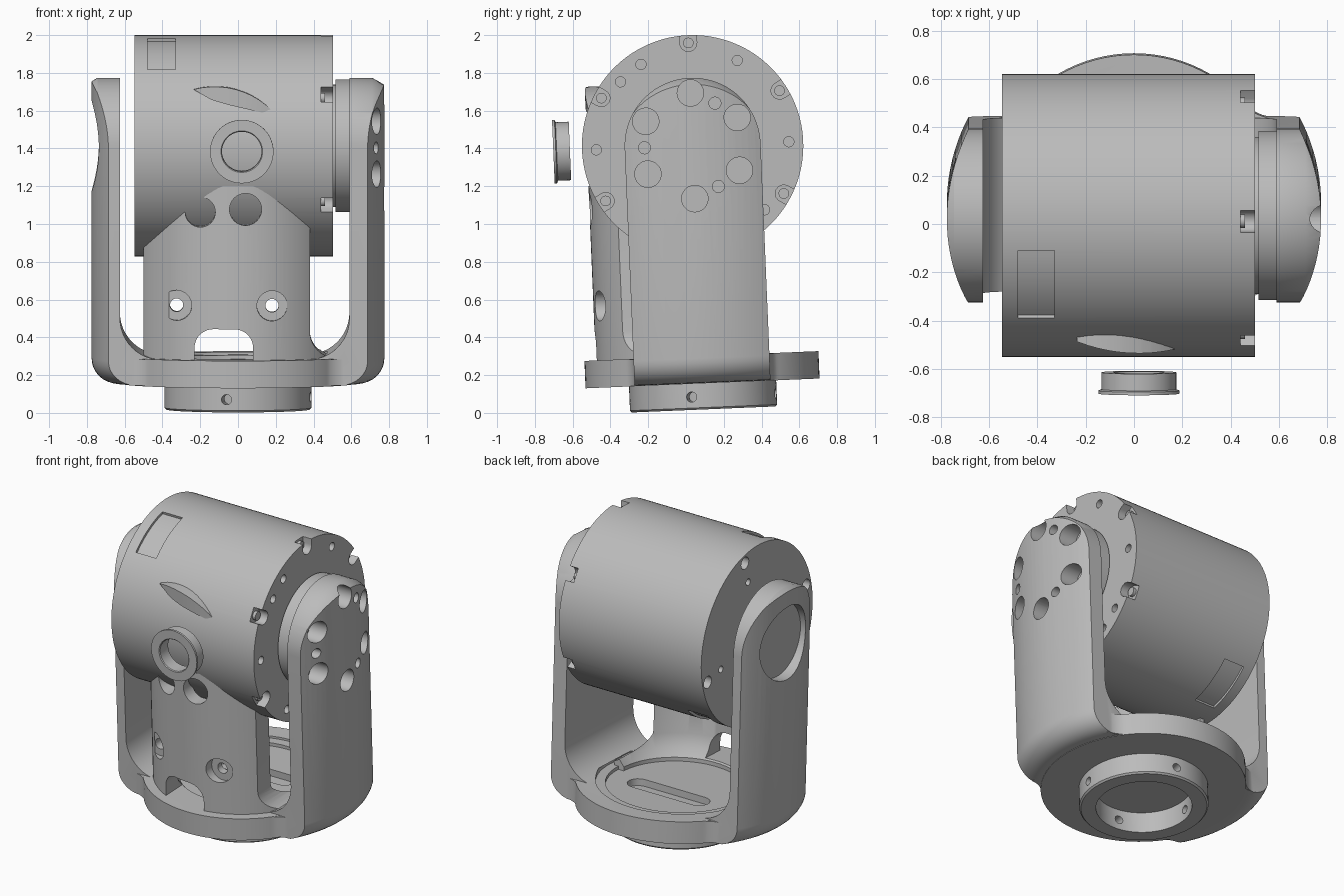
import bpy, bmesh
from math import sin, cos, pi, radians
from mathutils import Matrix

cube = bpy.data.objects.get("Cube")
if cube:
    bpy.data.objects.remove(cube, do_unlink=True)

grey = bpy.data.materials.new("plain grey")
grey.use_nodes = True
GREY = (0.5, 0.5, 0.5, 1)
grey.diffuse_color = GREY
grey.node_tree.nodes["Principled BSDF"].inputs["Base Color"].default_value = GREY

AXIS = 1.414          # height of the tilt axle
BALL = 0.586          # radius of the drum
# everything leans slightly about the axle
LEAN = (Matrix.Translation((0, 0.035, AXIS)) @ Matrix.Rotation(radians(2.4), 4, 'X')
        @ Matrix.Translation((0, 0, -AXIS)))


def make(name, bm):
    bmesh.ops.remove_doubles(bm, verts=bm.verts, dist=1e-5)
    bmesh.ops.recalc_face_normals(bm, faces=bm.faces)
    me = bpy.data.meshes.new(name)
    bm.to_mesh(me)
    bm.free()
    me.materials.append(grey)
    ob = bpy.data.objects.new(name, me)
    bpy.context.collection.objects.link(ob)
    return ob


def loft(name, rings, closed=False):
    """Skin a list of equal-length rings; cap the ends unless closed."""
    bm = bmesh.new()
    vs = [[bm.verts.new(p) for p in r] for r in rings]
    n = len(vs[0])
    pairs = list(zip(vs, vs[1:])) + ([(vs[-1], vs[0])] if closed else [])
    for a, b in pairs:
        for i in range(n):
            j = (i + 1) % n
            bm.faces.new((a[i], a[j], b[j], b[i]))
    if not closed:
        bm.faces.new(vs[0])
        bm.faces.new(vs[-1])
    return make(name, bm)


def place(axis, u, v, w):
    return {'x': (w, u, v), 'y': (u, w, v), 'z': (u, v, w)}[axis]


def prism(name, pts, axis, lo, hi):
    return loft(name, [[place(axis, u, v, w) for u, v in pts] for w in (lo, hi)])


def arc(cu, cv, r, a, b, n=12):
    return [(cu + r * cos(radians(a + (b - a) * i / n)),
             cv + r * sin(radians(a + (b - a) * i / n))) for i in range(n + 1)]


def rod(name, axis, u, v, r, lo, hi, n=32):
    return prism(name, arc(u, v, r, 0, 360, n)[:-1], axis, lo, hi)


def lathe(name, prof, n=96):
    """Revolve a closed (radius, z) profile about z."""
    return loft(name, [[(r * cos(t), r * sin(t), z) for r, z in prof]
                       for t in (2 * pi * i / n for i in range(n))], closed=True)


def boolean(ob, tools, op='DIFFERENCE'):
    for tool in tools:
        m = ob.modifiers.new("cut", 'BOOLEAN')
        m.operation, m.object, m.solver = op, tool, 'EXACT'
    dg = bpy.context.evaluated_depsgraph_get()
    me = bpy.data.meshes.new_from_object(ob.evaluated_get(dg))
    ob.modifiers.clear()
    ob.data = me
    for tool in tools:
        bpy.data.objects.remove(tool, do_unlink=True)


def polar(r, deg):
    return r * cos(radians(deg)), AXIS + r * sin(radians(deg))


parts = []

# Yoke: U profile trimmed by a rounded vertical cylinder and an arched side outline
u_shape = ([(-0.8, 1.9), (-0.8, 0.1), (0.8, 0.1), (0.8, 1.9), (0.59, 1.9)]
           + arc(0.37, 0.515, 0.22, 0, -90) + arc(-0.405, 0.515, 0.22, 270, 180)
           + [(-0.625, 1.9)])
yoke = prism("yoke", u_shape, 'y', -0.5, 0.5)
envelope = lathe("envelope", [(0.02, 0.158)] + arc(0.645, 0.288, 0.13, -90, 0, 8)
                 + [(0.775, 1.9), (0.02, 1.9)], 128)
boolean(envelope, [rod("core", 'z', 0, 0, 0.1, 0.158, 1.9)], 'UNION')


def arch(r, x):
    return [(x, y, z) for y, z in [(-r, 0), (r, 0)] + arc(0, AXIS, r, 0, 180, 40)]


outline = loft("outline", [arch(0.335, -0.785), arch(0.36, -0.745),
                           arch(0.36, 0.71), arch(0.32, 0.785)])
boolean(yoke, [envelope, outline], 'INTERSECT')

# Base disc with mounting collar and corner webs, joined to the yoke
base = rod("base", 'z', 0, 0, 0.62, 0.155, 0.3, 96)
collar = lathe("collar", [(0.29, 0.017), (0.38, 0.017), (0.39, 0.027),
                          (0.39, 0.2), (0.29, 0.2)])
webs = []
for sx in (-1, 1):
    for sy in (-1, 1):
        web = [(0.4, 0.3), (0.577, 0.3)] + arc(0.577, 0.51, 0.152, -90, -138.5, 8)
        webs.append(prism("web", [(sx * u, sy * v) for u, v in web], 'z', 0.16, 0.298))
boolean(yoke, [base, collar] + webs, 'UNION')

# Stepped floor recess, blind slot, bearing pocket, bolt holes and set-screw holes
cuts = [rod("step", 'z', 0, 0, 0.5, 0.286, 0.32, 64),
        rod("recess", 'z', 0, 0, 0.44, 0.265, 0.32, 64),
        prism("slot", arc(0.22, 0.1, 0.07, -90, 90) + arc(-0.22, 0.1, 0.07, 90, 270),
              'z', 0.22, 0.4),
        rod("pocket", 'x', 0, AXIS, 0.24, -0.9, -0.70, 64)]
for k in range(6):
    cuts.append(rod("bolt", 'x', *polar(0.28, 30 + 60 * k), 0.07, 0.63, 0.9))
for k in range(3):
    cuts.append(rod("pin", 'x', *polar(0.255, 60 + 120 * k), 0.032, 0.66, 0.9, 20))
for k in range(4):
    screw = rod("screw", 'x', 0, 0.085, 0.027, 0.25, 0.45, 20)
    screw.data.transform(Matrix.Rotation(radians(90 * k - 9), 4, 'Z'))
    cuts.append(screw)
boolean(yoke, cuts)
parts.append(yoke)

# Camera drum with rim pockets, screw holes and recessed panels
drum = rod("drum", 'x', 0, AXIS, BALL, -0.547, 0.502, 128)
cuts = []
for k in range(6):
    notch = prism("notch", arc(0.545, 0, 0.045, 90, 270, 10) + [(0.7, -0.045), (0.7, 0.045)],
                  'x', 0.44, 0.6)
    notch.data.transform(Matrix.Translation((0, 0, AXIS))
                         @ Matrix.Rotation(radians(30 + 60 * k), 4, 'X'))
    cuts.append(notch)
for a in (-16, 74, 164, 254):
    cuts.append(rod("rear_hole", 'x', *polar(0.533, a), 0.04, -0.6, -0.49, 24))
    cuts.append(rod("rear_pin", 'x', *polar(0.39, a), 0.022, -0.6, -0.51, 20))
for a in (0, 60, 120, 136, 180, 240, 300, 316):
    cuts.append(rod("rim_hole", 'x', *polar(0.51, a), 0.027, 0.46, 0.6, 20))
for a in (102, 282):
    ring = arc(0, AXIS, 0.57, a, a + 32) + arc(0, AXIS, 0.7, a + 32, a)
    cuts.append(prism("panel", ring, 'x', -0.48, -0.33))
boolean(drum, cuts)
parts.append(drum)

# Small screws sitting in the rim pockets
for k in range(6):
    parts.append(rod("rim_screw", 'x', *polar(0.545, 30 + 60 * k), 0.028, 0.43, 0.46, 20))

# Axle hub between drum and yoke
parts.append(rod("hub_neck", 'x', 0, AXIS, 0.325, 0.5, 0.52, 64))
parts.append(rod("hub", 'x', 0, AXIS, 0.35, 0.515, 0.6, 64))

# Brow: lens-shaped wedge with a bowed front above the eye
outline = (arc(-0.12, 1.33, 0.42, 106, 44, 10) + [(0.185, 1.6), (0.08, 1.624), (-0.05, 1.654),
                                                (-0.14, 1.68)])
brow = prism("brow", outline, 'y', -0.3, -0.6)
boolean(brow, [rod("bow", 'z', 0.03, 0.192, 0.75, 1.4, 1.9, 128)], 'INTERSECT')
parts.append(brow)

# Eye ring floating ahead of the drum
eye = lathe("eye_ring", [(0.105, 0), (0.155, 0), (0.155, 0.07), (0.168, 0.075),
                         (0.168, 0.088), (0.11, 0.088), (0.105, 0.083)], 64)
eye.data.transform(Matrix.Translation((0.02, -0.65, AXIS)) @ Matrix.Rotation(pi / 2, 4, 'X'))
parts.append(eye)

# Curved front shield with flared foot, screw holes, lightening holes and arched window
shield = lathe("front_shield", [(0.4, 0.25), (0.56, 0.25), (0.56, 1.225), (0.47, 1.225),
                                (0.47, 0.42), (0.44, 0.34), (0.4, 0.29)], 128)
edge = ([(-0.5, 0.2), (0.47, 0.2), (0.47, 0.3)] + arc(0.53, 0.45, 0.15, 250, 180, 8)
        + [(0.38, 1.3), (-0.5, 1.3)])
boolean(shield, [prism("edge", edge, 'y', -0.8, 0)], 'INTERSECT')
window = ([(-0.23, 0.3), (0.08, 0.3)] + arc(-0.02, 0.365, 0.1, 0, 90)
          + arc(-0.13, 0.365, 0.1, 90, 180))
cuts = [prism("window", window, 'y', -0.8, -0.2),
        rod("left_hole", 'y', -0.2, 1.085, 0.08, -0.8, -0.2),
        rod("right_hole", 'y', 0.04, 1.1, 0.085, -0.8, -0.2)]
for x, front in ((-0.325, -0.425), (0.18, -0.49)):
    cuts.append(rod("through", 'y', x, 0.588, 0.035, -0.8, -0.2, 24))
    cuts.append(rod("bore", 'y', x, 0.588, 0.08, -0.8, front))
boolean(shield, cuts)
parts.append(shield)

# Lean the whole assembly and smooth the round surfaces
for ob in parts:
    ob.data.transform(LEAN)
    bpy.ops.object.select_all(action='DESELECT')
    ob.select_set(True)
    bpy.context.view_layer.objects.active = ob
    bpy.ops.object.shade_smooth_by_angle(angle=radians(30))
